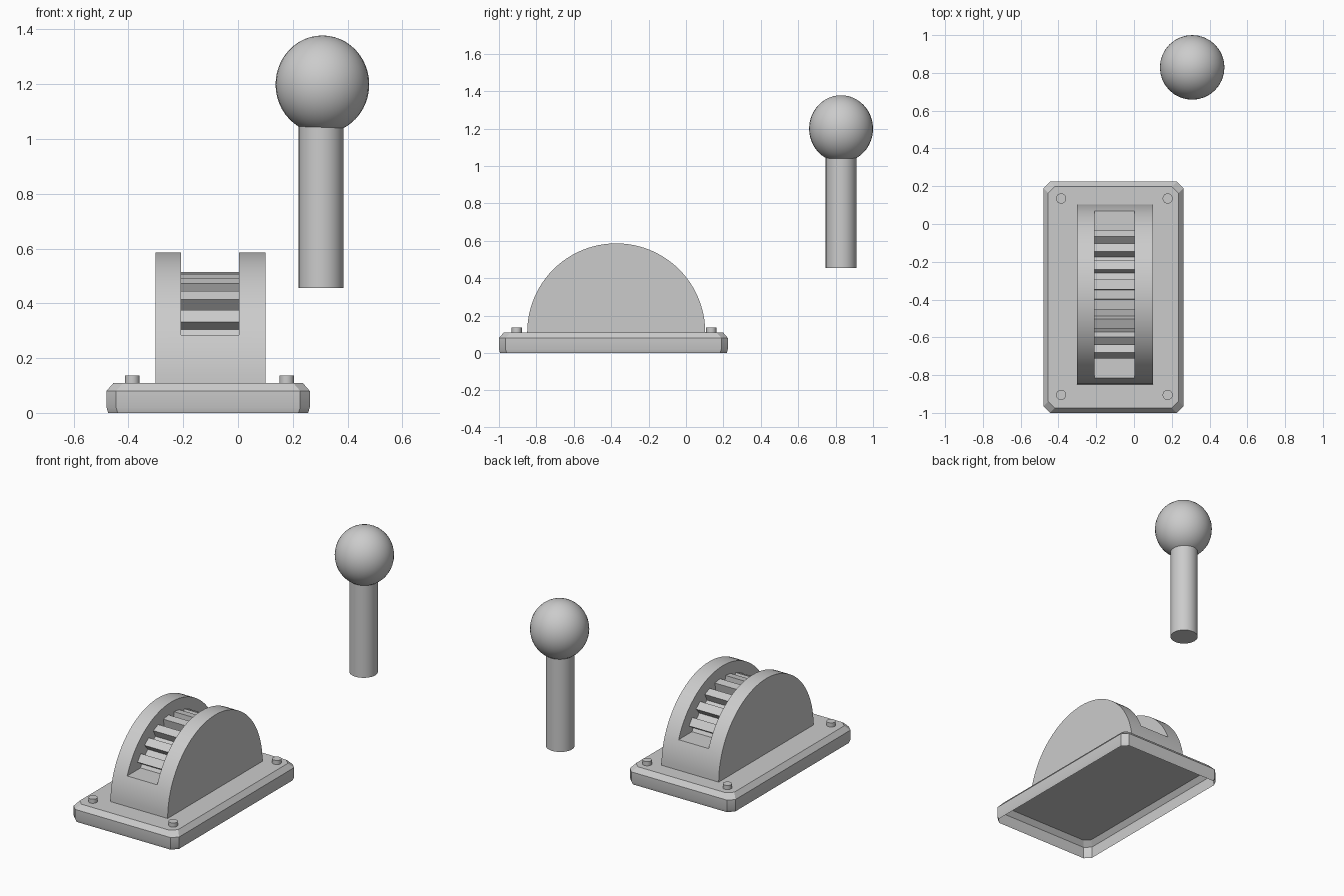
import bpy, bmesh
from math import sin, cos, radians, sqrt

if "Cube" in bpy.data.objects:
    bpy.data.objects.remove(bpy.data.objects["Cube"])


def make_object(name, bm, smooth=True):
    bmesh.ops.recalc_face_normals(bm, faces=bm.faces)
    mesh = bpy.data.meshes.new(name)
    bm.to_mesh(mesh)
    bm.free()
    ob = bpy.data.objects.new(name, mesh)
    bpy.context.collection.objects.link(ob)
    if smooth:
        bpy.ops.object.select_all(action='DESELECT')
        bpy.context.view_layer.objects.active = ob
        ob.select_set(True)
        bpy.ops.object.shade_smooth_by_angle(angle=radians(30))
    return ob


def loft(rings, close_start=True):
    """Solid through rings of equal point count."""
    bm = bmesh.new()
    loops = [[bm.verts.new(p) for p in ring] for ring in rings]
    for a, b in zip(loops, loops[1:]):
        for i in range(len(a)):
            j = (i + 1) % len(a)
            bm.faces.new((a[i], a[j], b[j], b[i]))
    if close_start:
        bm.faces.new(loops[0])
    bm.faces.new(loops[-1])
    return bm


def extrude_x(profile, x0, x1):
    return loft([[(x, y, z) for y, z in profile] for x in (x0, x1)])


def cylinder(name, x, y, z0, z1, r, n):
    ring = [(x + r * cos(radians(360 * i / n)), y + r * sin(radians(360 * i / n)))
            for i in range(n)]
    return make_object(name, loft([[(px, py, z) for px, py in ring] for z in (z0, z1)]))


# Base plate: an open-bottomed shell with clipped corners and bevelled top edge
CX, CY, HX, HY = -0.109, -0.388, 0.371, 0.612


def plate_ring(inset, z, cut=0.035):
    hx, hy = HX - inset, HY - inset
    corner = [(hx, hy - cut), (hx - cut, hy)]
    pts = corner + [(-x, y) for x, y in corner[::-1]]
    pts += [(-x, -y) for x, y in pts]
    return [(CX + x, CY + y, z) for x, y in pts]


make_object("base_plate", loft([plate_ring(0.006, 0), plate_ring(0, 0.02),
                                plate_ring(0, 0.08), plate_ring(0.026, 0.11)],
                               close_start=False))

# Half-round housing
YC, ZC, R = -0.373, 0.11, 0.476
arc = [(YC + R * cos(radians(180 * i / 48)), ZC + R * sin(radians(180 * i / 48)))
       for i in range(49)]
housing = make_object("half_round_housing", extrude_x(arc, -0.302, 0.10), smooth=False)

# Slot cutter: its lower outline leaves square ratchet teeth standing
FLOOR, TIP, ROOT, TEETH = 0.285, 0.405, 0.355, 8
step = (180 - 2 * 25.8) / (TEETH + 0.5)
reach = sqrt(ROOT ** 2 - (FLOOR - ZC) ** 2)
outline = [(YC + 0.6, FLOOR), (YC + reach, FLOOR)]
for i in range(TEETH):
    a = 25.8 + (i + 0.5) * step
    for r, ang in ((ROOT, a), (TIP, a), (TIP, a + step / 2), (ROOT, a + step / 2)):
        outline.append((YC + r * cos(radians(ang)), ZC + r * sin(radians(ang))))
outline += [(YC - reach, FLOOR), (YC - 0.6, FLOOR), (YC - 0.6, 0.75), (YC + 0.6, 0.75)]
cutter = make_object("slot_cutter", extrude_x(outline, -0.208, 0.003), smooth=False)
cutter.hide_render = True

mod = housing.modifiers.new("slot", 'BOOLEAN')
mod.operation, mod.solver, mod.object = 'DIFFERENCE', 'EXACT', cutter
bpy.ops.object.select_all(action='DESELECT')
bpy.context.view_layer.objects.active = housing
housing.select_set(True)
bpy.ops.object.modifier_apply(modifier="slot")
bpy.data.objects.remove(cutter)
bpy.ops.object.shade_smooth_by_angle(angle=radians(20))

# Corner bolts
for x in (-0.386, 0.178):
    for y in (-0.905, 0.135):
        cylinder("bolt", x, y, 0.11, 0.136, 0.027, 16)

# Detached lever handle and round knob
cylinder("lever_handle", 0.303, 0.829, 0.455, 1.1, 0.082, 32)
bpy.ops.mesh.primitive_uv_sphere_add(segments=32, ring_count=24, radius=0.171,
                                     location=(0.308, 0.829, 1.199))
knob = bpy.context.object
knob.name = "lever_knob"
knob.scale.z = 1.045
bpy.ops.object.shade_smooth()
